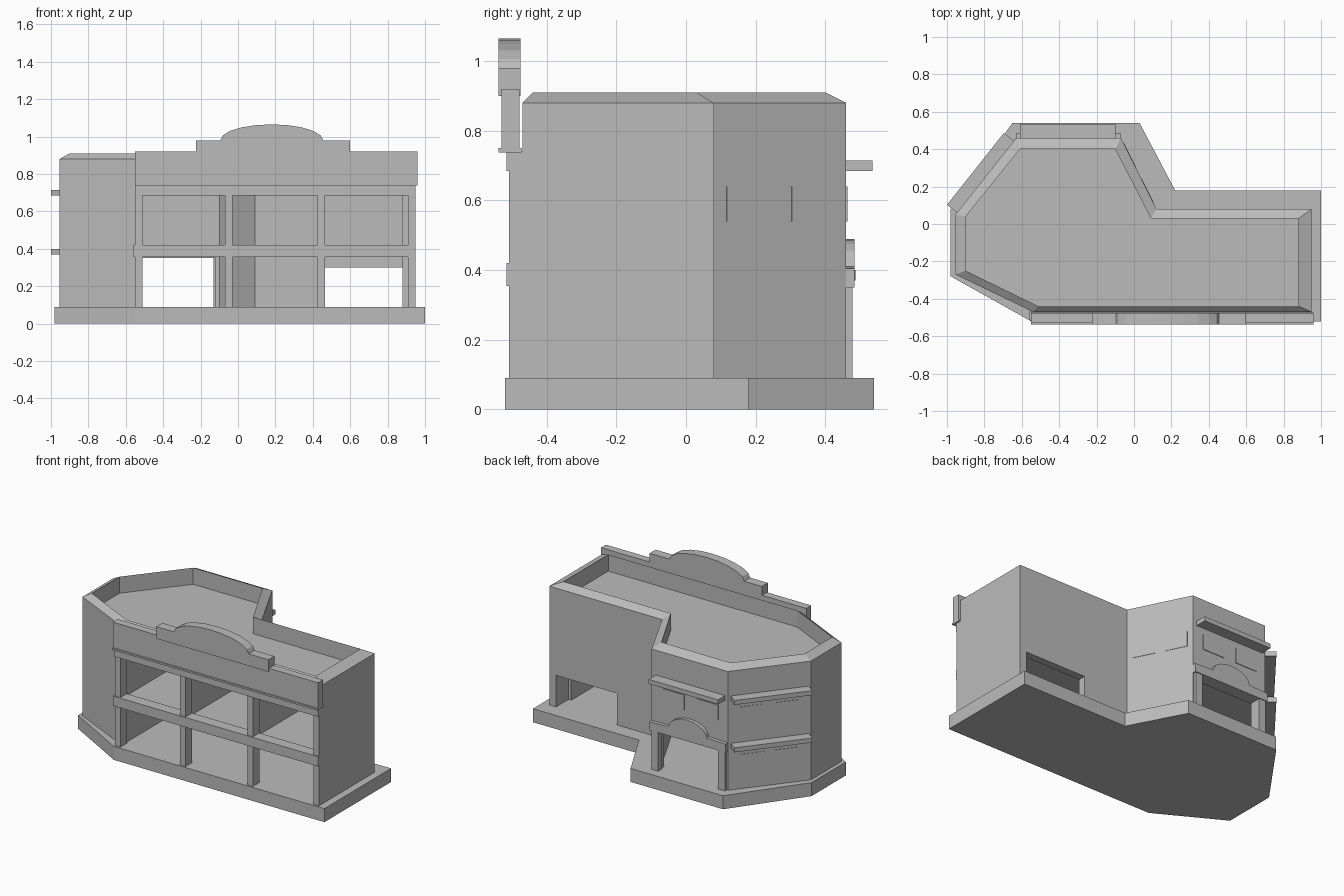
import bpy
import bmesh
import math
from mathutils import Vector

if "Cube" in bpy.data.objects:
    bpy.data.objects.remove(bpy.data.objects["Cube"])

stone = bpy.data.materials.new("plain grey stone")
stone.use_nodes = True
GREY = (0.5, 0.5, 0.5, 1)
stone.diffuse_color = GREY
stone.node_tree.nodes["Principled BSDF"].inputs["Base Color"].default_value = GREY


def add_mesh(name, bm):
    bmesh.ops.recalc_face_normals(bm, faces=bm.faces)
    mesh = bpy.data.meshes.new(name)
    bm.to_mesh(mesh)
    bm.free()
    mesh.materials.append(stone)
    obj = bpy.data.objects.new(name, mesh)
    bpy.context.collection.objects.link(obj)
    return obj


def extrude(name, points, depth):
    """Fill a closed outline of 3D points and extrude it by a vector."""
    bm = bmesh.new()
    face = bm.faces.new([bm.verts.new(p) for p in points])
    grown = bmesh.ops.extrude_face_region(bm, geom=[face])["geom"]
    bmesh.ops.translate(bm, vec=depth, verts=[v for v in grown if isinstance(v, bmesh.types.BMVert)])
    return add_mesh(name, bm)


def slab(name, outline, z0, z1):
    return extrude(name, [(x, y, z0) for x, y in outline], (0, 0, z1 - z0))


def panel(name, profile, y0, y1):
    return extrude(name, [(x, y0, z) for x, z in profile], (0, y1 - y0, 0))


def box(name, xs, ys, zs):
    return slab(name, [(xs[0], ys[0]), (xs[1], ys[0]), (xs[1], ys[1]), (xs[0], ys[1])], *zs)


def wall_box(name, start, end, along, out, zs):
    """Box on a wall line; along and out are distances along and away from it."""
    p, q = Vector(start), Vector(end)
    d = (q - p).normalized()
    n = Vector((d.y, -d.x))
    corners = [(0, 0), (1, 0), (1, 1), (0, 1)]
    return slab(name, [p + d * along[i] + n * out[j] for i, j in corners], *zs)


def arch(centre, half, base, rise, steps=10):
    angles = [math.pi * i / steps for i in range(steps + 1)]
    return [(centre + half * math.cos(a), base + rise * math.sin(a)) for a in angles]


# Plan outlines, counter-clockwise from the left front corner
plinth = [(-0.98, -0.28), (-0.55, -0.52), (1, -0.52), (1, 0.18),
          (0.22, 0.18), (0.03, 0.54), (-0.65, 0.54), (-0.98, 0.08)]
outer = [(-0.955, -0.27), (-0.54, -0.47), (0.95, -0.47), (0.95, 0.08),
         (0.12, 0.08), (-0.07, 0.46), (-0.63, 0.46), (-0.955, 0.05)]
inner = [(-0.9, -0.25), (-0.51, -0.44), (0.88, -0.44), (0.88, 0.03),
         (0.09, 0.03), (-0.1, 0.4), (-0.61, 0.4), (-0.9, 0.04)]

slab("base", plinth, 0, 0.09)
slab("upper_floor", inner, 0.37, 0.4)
slab("roof", inner, 0.77, 0.8)

# Hollow walls with a parapet top that slopes up inward
bm = bmesh.new()
rings = [[bm.verts.new((x, y, z)) for x, y in line]
         for line, z in ((outer, 0.08), (outer, 0.88), (inner, 0.91), (inner, 0.08))]
for k in range(4):
    a, b = rings[k], rings[(k + 1) % 4]
    for i in range(len(a)):
        j = (i + 1) % len(a)
        bm.faces.new((a[i], a[j], b[j], b[i]))
walls = add_mesh("walls", bm)

# Openings: shop front, rear doorway, rear loading bay
openings = [
    box("front_cutter", (-0.52, 0.92), (-0.6, -0.42), (0.05, 0.74)),
    box("rear_door_cutter", (-0.57, -0.12), (0.3, 0.6), (0.05, 0.35)),
    box("bay_cutter", (0.45, 0.9), (-0.05, 0.15), (0.05, 0.3)),
]
for cutter in openings:
    cut = walls.modifiers.new(cutter.name, "BOOLEAN")
    cut.operation = "DIFFERENCE"
    cut.solver = "EXACT"
    cut.object = cutter
    cutter.hide_render = True
    cutter.hide_set(True)

# Shop front frame
for i, x in enumerate((-0.53, -0.05, 0.445, 0.93)):
    box(f"front_pier_{i + 1}", (x - 0.02, x + 0.02), (-0.508, -0.44), (0.09, 0.74))
box("front_floor_band", (-0.56, 0.95), (-0.515, -0.44), (0.355, 0.42))
box("front_header", (-0.55, 0.95), (-0.515, -0.44), (0.685, 0.74))

# Room partitions behind the piers
box("side_partition", (-0.54, -0.52), (-0.44, 0.04), (0.09, 0.77))
for i, x in enumerate((-0.05, 0.445)):
    box(f"upper_partition_{i + 1}", (x - 0.01, x + 0.01), (-0.44, 0.03), (0.4, 0.77))

# Sign board with raised, arched centre
box("sign_board", (-0.55, 0.96), (-0.53, -0.478), (0.745, 0.92))
box("sign_sill", (-0.55, 0.96), (-0.538, -0.472), (0.738, 0.75))
crest = [(-0.225, 0.9), (0.6, 0.9), (0.6, 0.98)] + arch(0.18, 0.275, 0.98, 0.085) + [(-0.225, 0.98)]
panel("sign_crest", crest, -0.538, -0.475)

# Rear entrance with arched pediment
for i, x in enumerate((-0.595, -0.105)):
    box(f"entrance_pillar_{i + 1}", (x - 0.025, x + 0.025), (0.44, 0.478), (0.09, 0.35))
pediment = [(-0.63, 0.35), (-0.07, 0.35), (-0.07, 0.405)] + arch(-0.35, 0.14, 0.41, 0.08) + [(-0.63, 0.405)]
panel("entrance_pediment", pediment, 0.455, 0.484)

# Awnings and flush window plates on the rear walls
notch, rear, corner, side = outer[4:8]
wall_box("rear_awning", rear, corner, (0.03, 0.54), (0, 0.075), (0.685, 0.715))
for label, z in (("lower", 0.37), ("upper", 0.685)):
    wall_box(f"{label}_side_awning", corner, side, (0.02, 0.51), (0, 0.068), (z, z + 0.03))
    for k in range(2):
        s = 0.08 + 0.21 * k
        wall_box(f"{label}_side_window_{k + 1}", corner, side, (s, s + 0.15), (0, 0.003), (z - 0.15, z - 0.05))
for k in range(2):
    s = 0.04 + 0.21 * k
    wall_box(f"notch_window_{k + 1}", notch, rear, (s, s + 0.14), (0, 0.003), (0.54, 0.64))
    s = 0.08 + 0.25 * k
    wall_box(f"rear_window_{k + 1}", rear, corner, (s, s + 0.16), (0, 0.004), (0.54, 0.64))
